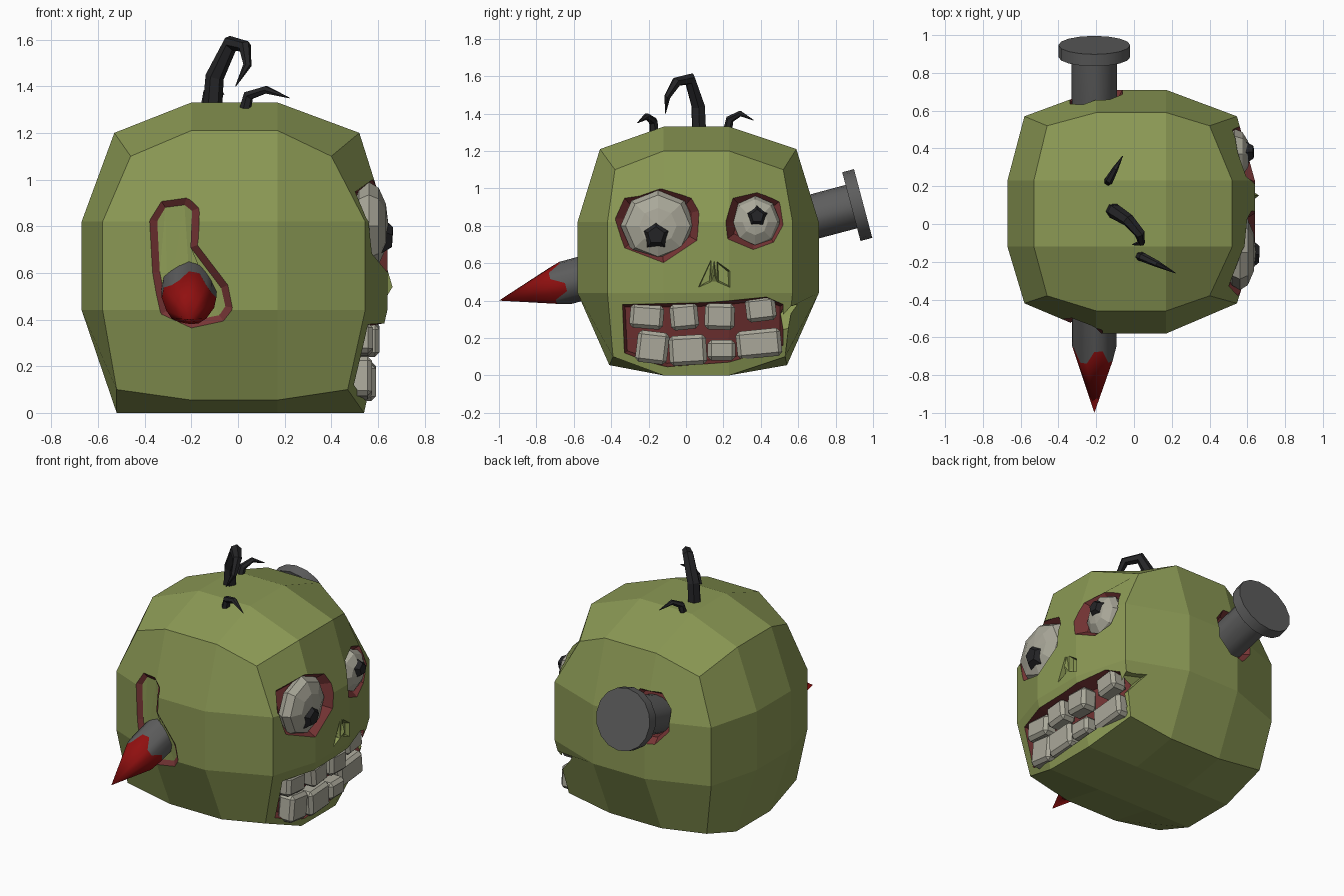
import bpy, bmesh, math
from mathutils import Vector, Matrix
from mathutils.bvhtree import BVHTree

if "Cube" in bpy.data.objects:
    bpy.data.objects.remove(bpy.data.objects["Cube"])


def material(name, color):
    m = bpy.data.materials.new(name)
    m.use_nodes = True
    m.diffuse_color = (*color, 1)
    m.node_tree.nodes["Principled BSDF"].inputs["Base Color"].default_value = (*color, 1)
    return m


SKIN = material("olive skin", (0.26, 0.32, 0.09))
FLESH = material("raw flesh", (0.18, 0.035, 0.035))
BONE = material("bone white", (0.40, 0.39, 0.32))
BLACK = material("soft black", (0.018, 0.018, 0.02))
METAL = material("grey metal", (0.11, 0.11, 0.11))
BLOOD = material("blood red", (0.28, 0.005, 0.005))


def make(name, bm, *mats):
    bmesh.ops.recalc_face_normals(bm, faces=bm.faces)
    me = bpy.data.meshes.new(name)
    bm.to_mesh(me)
    bm.free()
    ob = bpy.data.objects.new(name, me)
    bpy.context.collection.objects.link(ob)
    for m in mats:
        me.materials.append(m)
    return ob


def select(ob):
    bpy.ops.object.select_all(action='DESELECT')
    ob.select_set(True)
    bpy.context.view_layer.objects.active = ob


# Head: a cube cut 3 x 3 per side, rounded by which sides each vertex touches.
# Key: (touches the other horizontal side, 0 middle / 1 top / 2 bottom)
XS = {(0, 0): (-.67, .64), (1, 0): (-.58, .545), (0, 1): (-.53, .52),
      (0, 2): (-.52, .54), (1, 1): (-.46, .40), (1, 2): (-.52, .47)}
YS = {(0, 0): (-.58, .71), (1, 0): (-.42, .57), (0, 1): (-.46, .59),
      (0, 2): (-.41, .54), (1, 1): (-.38, .52), (1, 2): (-.39, .53)}
ZS = {(0, 0): (0, 1.33), (1, 0): (0, 1.2), (0, 1): (.055, 1.21), (1, 1): (.1, 1.1)}

bm = bmesh.new()
bmesh.ops.create_cube(bm, size=3)
bmesh.ops.subdivide_edges(bm, edges=bm.edges[:], cuts=2, use_grid_fill=True)
for v in bm.verts:
    i, j, k = (round(c + 1.5) for c in v.co)
    ex, ey = int(i in (0, 3)), int(j in (0, 3))
    level = {0: 2, 3: 1}.get(k, 0)
    v.co.x = XS[ey, level][i // 3] if ex else (-.2, .17)[i - 1]
    v.co.y = YS[ex, level][j // 3] if ey else (-.12, .23)[j - 1]
    v.co.z = ZS[ex, ey][k // 3] if level else (.44, .82)[k - 1]
surface = BVHTree.FromBMesh(bm)
head = make("head", bm, SKIN, FLESH)


def cast(side, u, z):
    """Point and normal on the head, looking along one side."""
    start = Vector((0, u, z)) if abs(side.x) else Vector((u, 0, z))
    hit, normal, _, _ = surface.ray_cast(start + side * 3, -side)
    return (hit, normal) if hit else (start + side * .5, side.copy())


def pocket(name, side, outline, width, depth, wall=1, floor=1):
    """Cut a hollow that follows the head, with sloped walls; return mean normal."""
    pts = [Vector(p) for p in outline]
    n = len(pts)
    area = sum(pts[a - 1].x * pts[a].y - pts[a].x * pts[a - 1].y for a in range(n))
    inner = []
    for a in range(n):
        t = (pts[(a + 1) % n] - pts[a]).normalized() + (pts[a] - pts[a - 1]).normalized()
        t.normalize()
        inner.append(pts[a] + Vector((-t.y, t.x)) * math.copysign(width, area))
    bm = bmesh.new()
    hits = [cast(side, *p) for p in pts]
    rings = [[bm.verts.new(h + side * .3) for h, _ in hits],
             [bm.verts.new(h + side * .004) for h, _ in hits],
             [bm.verts.new(cast(side, *p)[0] - side * depth) for p in inner]]
    for lo, hi in zip(rings, rings[1:]):
        for a in range(n):
            bm.faces.new((lo[a - 1], lo[a], hi[a], hi[a - 1])).material_index = wall
    caps = [bm.faces.new(rings[0]), bm.faces.new(rings[-1])]
    caps[1].material_index = floor
    bmesh.ops.triangulate(bm, faces=caps)
    cutter = make(name, bm, SKIN, FLESH)
    cutter.hide_render = True
    select(head)
    mod = head.modifiers.new(name, 'BOOLEAN')
    mod.operation, mod.solver, mod.object = 'DIFFERENCE', 'EXACT', cutter
    bpy.ops.object.modifier_apply(modifier=name)
    bpy.data.objects.remove(cutter)
    return sum((nrm for _, nrm in hits), Vector()).normalized()


FACE, SIDE, BACK = Vector((1, 0, 0)), Vector((0, -1, 0)), Vector((0, 1, 0))


def facing(normal, loc, roll=0):
    """Frame whose local z looks along the normal and local y stays upright."""
    z = normal.normalized()
    x = Vector((0, 0, 1)).cross(z).normalized()
    rot = Matrix((x, z.cross(x), z)).transposed().to_4x4()
    return Matrix.Translation(loc) @ rot @ Matrix.Rotation(roll, 4, 'Z')


# Eyes: red socket, flattened ball, five-sided pupil
def eye(name, outline, centre, radii, pupil, pupil_r):
    normal = pocket(name + "_socket", FACE, outline, .045, .06)
    at = cast(FACE, *centre)[0] - normal * .07
    frame = facing(normal, at)
    bm = bmesh.new()
    bmesh.ops.create_uvsphere(bm, u_segments=8, v_segments=6, radius=1)
    bmesh.ops.transform(bm, verts=bm.verts, matrix=frame @ Matrix.Diagonal((*radii, .085, 1)))
    tree = BVHTree.FromBMesh(bm)
    make(name + "_ball", bm, BONE)
    hit, nrm, _, _ = tree.ray_cast(Vector((2, *pupil)), -FACE)
    bm = bmesh.new()
    bmesh.ops.create_cone(bm, cap_ends=True, segments=5, radius1=pupil_r,
                          radius2=pupil_r * .55, depth=.045,
                          matrix=facing(nrm + normal, hit))
    make(name + "_pupil", bm, BLACK)


eye("right_eye", [(-.38, .84), (-.33, .95), (-.14, 1), (.03, .95), (.07, .88),
                  (.06, .72), (-.12, .6), (-.33, .68)],
    (-.15, .8), (.2, .19), (-.16, .75), .085)
eye("left_eye", [(.21, .82), (.25, .95), (.38, .98), (.5, .93), (.52, .8),
                 (.47, .71), (.36, .67), (.22, .73)],
    (.37, .82), (.135, .14), (.38, .85), .065)

# Mouth and cheek fold
pocket("mouth", FACE, [(-.34, .38), (-.12, .385), (.1, .39), (.23, .4), (.43, .42),
                       (.52, .38), (.52, .16), (.3, .09), (.23, .07), (-.1, .045),
                       (-.2, .07), (-.33, .12)], .02, .1)
pocket("cheek_fold", BACK, [(.53, .22), (.40, .38), (.53, .37)], .01, .04, 0, 0)

# Teeth: (y, z, width, height, roll)
TEETH = [(-.21, .315, .18, .13, -.08), (-.01, .315, .15, .14, .1),
         (.18, .315, .16, .14, -.03), (.4, .355, .16, .13, .12),
         (-.18, .15, .17, .17, -.12), (.01, .135, .2, .16, .06),
         (.19, .135, .15, .11, 0), (.39, .17, .24, .15, .1)]
for num, (y, z, w, h, roll) in enumerate(TEETH):
    hit, nrm = cast(FACE, y, z)
    frame = facing(nrm, hit - nrm * (.06 if num < 4 else .035), roll)
    bm = bmesh.new()
    bmesh.ops.create_cube(bm, size=1, matrix=frame @ Matrix.Diagonal((w, h, .11, 1)))
    bmesh.ops.bevel(bm, geom=bm.edges[:], offset=.02, segments=1, affect='EDGES')
    make(("upper" if num < 4 else "lower") + f"_tooth_{num % 4 + 1}", bm, BONE)

# Nose: two nostrils beside a thin ridge
pocket("right_nostril", FACE, [(.065, .47), (.135, .62), (.135, .5)], .012, .03, 0, 0)
pocket("left_nostril", FACE, [(.165, .5), (.165, .61), (.235, .56), (.235, .47)], .012, .03, 0, 0)
bm = bmesh.new()
for p in [(.63, .15, .65), (.662, .15, .54), (.62, .12, .47), (.62, .18, .47), (.6, .15, .55)]:
    bm.verts.new(p)
bmesh.ops.convex_hull(bm, input=bm.verts)
make("nose_ridge", bm, SKIN)

# Wounds where the nail passes through
pocket("entry_wound", BACK, [(-.34, .9), (-.27, .99), (-.13, .99), (-.06, .9), (-.06, .76),
                             (-.15, .67), (-.26, .67), (-.34, .76)], .03, .05)
pocket("exit_wound", SIDE, [(-.38, .83), (-.33, .91), (-.22, .925), (-.165, .88), (-.17, .72),
                            (-.04, .55), (-.02, .45), (-.06, .39), (-.2, .36), (-.33, .42),
                            (-.37, .6)], .035, .03, 1, 0)

# Nail: rings along one axis from the bloody tip to the flat head
TIP, AXIS = Vector((-.21, -1, .4)), Vector((0, 1.95, .52)).normalized()
frame = facing(AXIS, TIP)
bm = bmesh.new()
SEG = 16
point = bm.verts.new(frame @ Vector((0, 0, 0)))
rings = []
for dist, rad, jag in [(.33, .117, .035), (1.95, .12, 0), (1.95, .19, 0), (2.015, .19, 0)]:
    ring = []
    for s in range(SEG):
        a = math.tau * s / SEG
        d = dist + jag * (1 if s % 4 < 2 else -1)
        r = rad * min(1, d / .33)
        ring.append(bm.verts.new(frame @ Vector((r * math.cos(a), r * math.sin(a), d))))
    rings.append(ring)
for s in range(SEG):
    bm.faces.new((point, rings[0][s - 1], rings[0][s])).material_index = 1
    for lo, hi in zip(rings, rings[1:]):
        bm.faces.new((lo[s - 1], lo[s], hi[s], hi[s - 1]))
bm.faces.new(rings[-1])
nail = make("nail", bm, METAL, BLOOD)
select(nail)
bpy.ops.object.shade_smooth_by_angle(angle=math.radians(35))


# Hair tufts: tapered curves, each point (x, y, z, radius)
def tuft(name, path):
    cu = bpy.data.curves.new(name, 'CURVE')
    cu.dimensions, cu.bevel_depth, cu.bevel_resolution = '3D', 1, 1
    cu.use_fill_caps = True
    sp = cu.splines.new('POLY')
    sp.points.add(len(path) - 1)
    for pt, (x, y, z, r) in zip(sp.points, path):
        pt.co, pt.radius = (x, y, z, 1), r
    sp.use_smooth = False
    cu.materials.append(BLACK)
    ob = bpy.data.objects.new(name, cu)
    bpy.context.collection.objects.link(ob)
    select(ob)
    bpy.ops.object.convert(target='MESH')


tuft("main_tuft", [(-.11, .07, 1.3, .042), (-.1, .065, 1.44, .04), (-.03, .02, 1.585, .035),
                   (.03, -.05, 1.57, .028), (.04, -.1, 1.49, .018), (-.01, -.11, 1.4, .002)])
tuft("front_tuft", [(.03, -.17, 1.3, .025), (.045, -.175, 1.36, .024),
                    (.12, -.21, 1.385, .018), (.22, -.26, 1.35, .002)])
tuft("back_tuft", [(-.14, .22, 1.3, .024), (-.13, .235, 1.37, .022),
                   (-.1, .29, 1.4, .016), (-.06, .36, 1.365, .002)])
